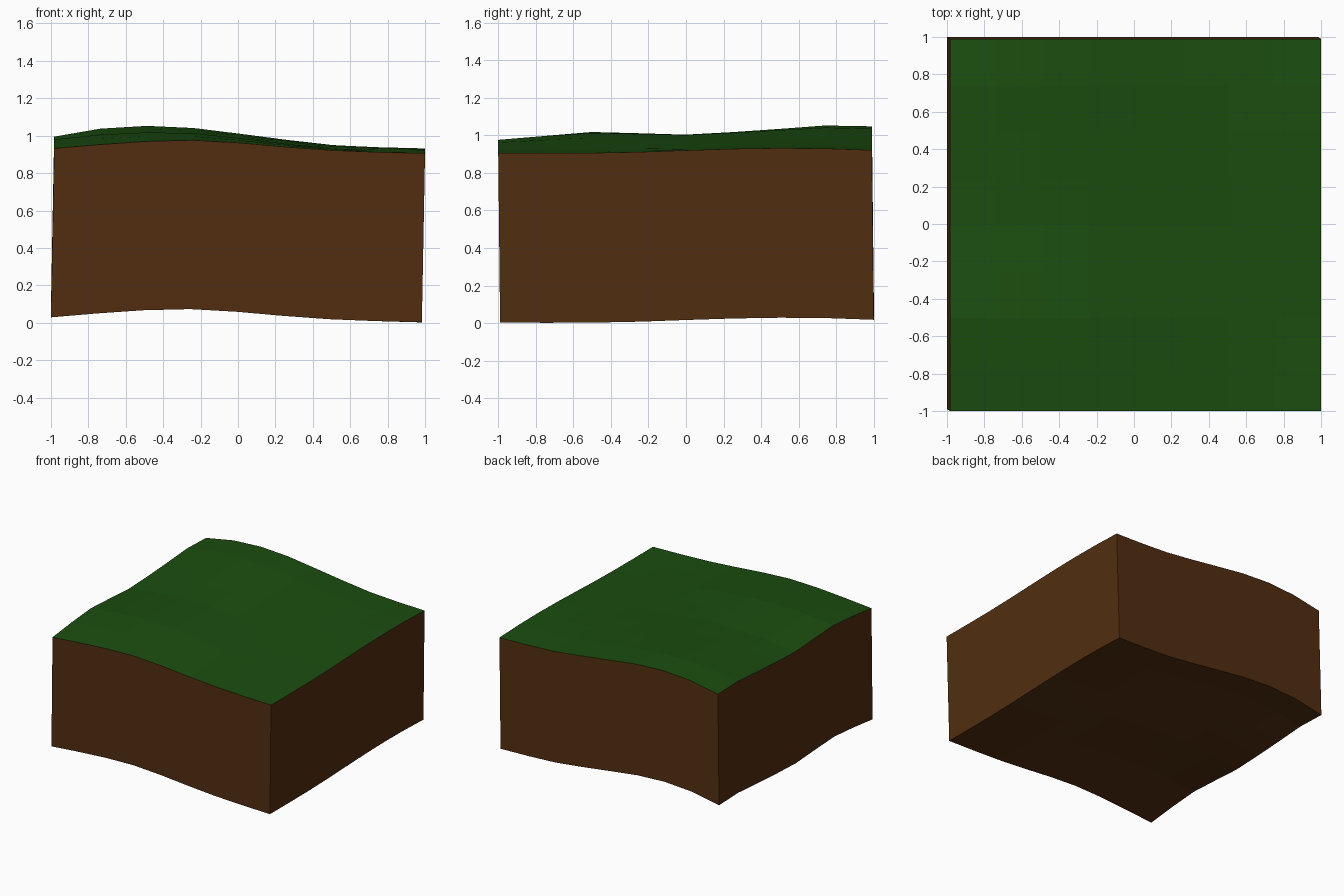
import bpy, bmesh

if "Cube" in bpy.data.objects:
    bpy.data.objects.remove(bpy.data.objects["Cube"])

# Top-surface height profiles, sampled every quarter unit
front = [.932, .953, .970, .976, .962, .940, .922, .912, .906]   # along x at the front
back = [.987, .033 + 1, 1.048, 1.035, 1.003, .970, .941, .928, .921]  # along x at the back
left = [.932, .960, .980, .967, .952, .962, .977, .995, .987]    # along y at the left
right = [.906, .905, .906, .911, .920, .928, .932, .930, .921]   # along y at the right
N = 8
THICK = .903
LEAN = (.017, -.010)      # the slab is extruded along a slightly tilted direction


def mix(a, b, t):
    return a + (b - a) * t


def height(i, j):
    """Blend the four edge profiles into one rolling surface."""
    s, t = i / N, j / N
    s = s * s * (3 - 2 * s)
    corners = mix(mix(front[0], front[N], s), mix(back[0], back[N], s), t)
    return mix(front[i], back[i], t) + mix(left[j], right[j], s) - corners


def material(name, color):
    m = bpy.data.materials.new(name)
    m.diffuse_color = color
    m.use_nodes = True
    m.node_tree.nodes["Principled BSDF"].inputs["Base Color"].default_value = m.diffuse_color
    return m


# Underside sheet
bm = bmesh.new()
w, d = 2 - LEAN[0], 2 + LEAN[1]
rows = [[bm.verts.new((-1 + w * i / N, 1 - d * (1 - j / N), max(0, height(i, j) - THICK)))
         for i in range(N + 1)] for j in range(N + 1)]
for j in range(N):
    for i in range(N):
        bm.faces.new((rows[j][i], rows[j][i + 1], rows[j + 1][i + 1], rows[j + 1][i]))

# Extrude the sheet upward into a slab of soil
result = bmesh.ops.extrude_face_region(bm, geom=bm.faces[:], use_keep_orig=True)
top_verts = [g for g in result["geom"] if isinstance(g, bmesh.types.BMVert)]
bmesh.ops.translate(bm, verts=top_verts, vec=(*LEAN, THICK))
bmesh.ops.recalc_face_normals(bm, faces=bm.faces[:])

# Grass on the upper faces, soil elsewhere
for f in bm.faces:
    f.material_index = 1 if f.normal.z > .5 else 0

mesh = bpy.data.meshes.new("ground_block")
bm.to_mesh(mesh)
bm.free()
mesh.materials.append(material("soil", (.085, .027, .005, 1)))
mesh.materials.append(material("grass", (.011, .075, .005, 1)))
block = bpy.data.objects.new("ground_block", mesh)
bpy.context.collection.objects.link(block)
